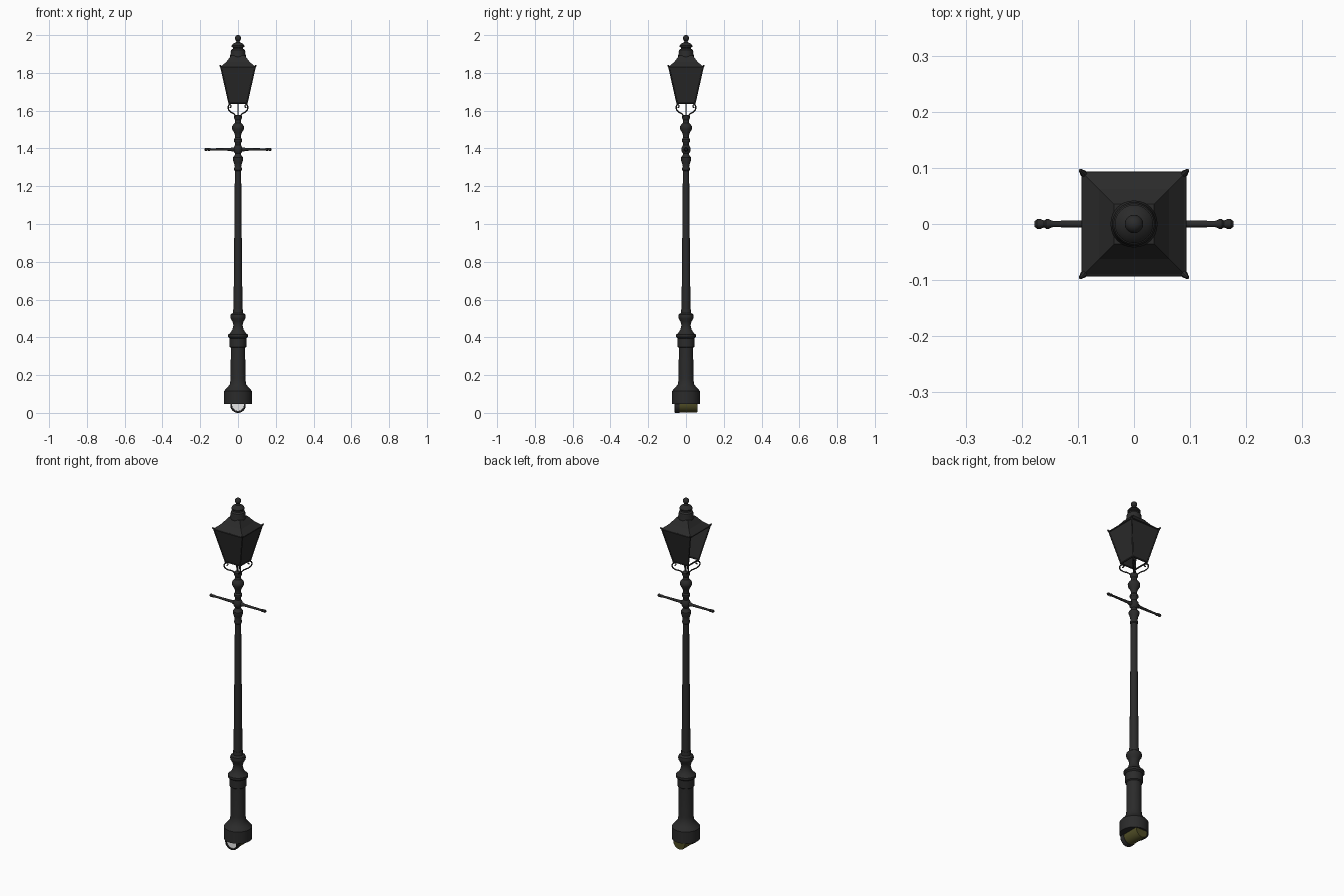
import bpy, bmesh, math
from mathutils import Vector

if "Cube" in bpy.data.objects:
    bpy.data.objects.remove(bpy.data.objects["Cube"])


def material(name, rgb):
    m = bpy.data.materials.new(name)
    m.diffuse_color = (*rgb, 1)
    m.use_nodes = True
    m.node_tree.nodes["Principled BSDF"].inputs["Base Color"].default_value = m.diffuse_color
    return m


BLACK = material("black iron", (0.024, 0.024, 0.024))
OLIVE = material("olive", (0.075, 0.07, 0.018))
WHITE = material("white face", (0.8, 0.8, 0.8))


def finish(name, bm, mat, smooth=True):
    bmesh.ops.recalc_face_normals(bm, faces=bm.faces)
    me = bpy.data.meshes.new(name)
    bm.to_mesh(me)
    bm.free()
    me.materials.append(mat)
    ob = bpy.data.objects.new(name, me)
    bpy.context.collection.objects.link(ob)
    if smooth:
        bpy.ops.object.select_all(action='DESELECT')
        ob.select_set(True)
        bpy.context.view_layer.objects.active = ob
        bpy.ops.object.shade_smooth_by_angle(angle=math.radians(35))
    return ob


def lathe(name, profile, mat=BLACK, sides=24, axis=(0, 0, 1), origin=(0, 0, 0), square=False):
    """Stack of rings (radius, distance along axis); square=True gives half-widths."""
    n = 4 if square else sides
    rot = Vector((0, 0, 1)).rotation_difference(Vector(axis))
    k, a0 = (math.sqrt(2), math.pi / 4) if square else (1, 0)
    bm = bmesh.new()
    rings = []
    for r, h in profile:
        rings.append([bm.verts.new(Vector(origin) + rot @ Vector(
            (k * r * math.cos(a0 + 2 * math.pi * i / n), k * r * math.sin(a0 + 2 * math.pi * i / n), h)))
            for i in range(n)])
    for a, b in zip(rings, rings[1:]):
        for i in range(n):
            bm.faces.new((a[i], a[(i + 1) % n], b[(i + 1) % n], b[i]))
    bm.faces.new(rings[0][::-1])
    bm.faces.new(rings[-1])
    return finish(name, bm, mat, not square)


def rod(name, p, q, r, sides=8):
    d = Vector(q) - Vector(p)
    return lathe(name, [(r, 0), (r, d.length)], BLACK, sides, d.normalized(), p)


def ball(name, r, loc):
    bm = bmesh.new()
    bmesh.ops.create_uvsphere(bm, u_segments=16, v_segments=10, radius=r)
    bmesh.ops.translate(bm, verts=bm.verts, vec=loc)
    return finish(name, bm, BLACK)


# Post: base, pedestal and vase
lathe("base", [(0.074, 0.048), (0.074, 0.115), (0.068, 0.122), (0.056, 0.135), (0.043, 0.152),
               (0.039, 0.18), (0.038, 0.345), (0.045, 0.35), (0.045, 0.395), (0.053, 0.402),
               (0.053, 0.414), (0.042, 0.422), (0.03, 0.44), (0.024, 0.465), (0.03, 0.485),
               (0.039, 0.5), (0.041, 0.51), (0.038, 0.522), (0.027, 0.53), (0.025, 0.55)])
# Tapered shaft
lathe("shaft", [(0.024, 0.54), (0.021, 0.8), (0.0165, 1.29)], sides=16)
# Turned collars above the shaft
lathe("collars", [(0.016, 1.28), (0.02, 1.285), (0.02, 1.295), (0.017, 1.305), (0.022, 1.325),
                  (0.027, 1.34), (0.027, 1.352), (0.019, 1.36), (0.015, 1.372), (0.022, 1.382),
                  (0.025, 1.395), (0.022, 1.408), (0.015, 1.418), (0.016, 1.43), (0.022, 1.438),
                  (0.022, 1.448), (0.015, 1.457), (0.015, 1.468), (0.02, 1.482), (0.031, 1.502),
                  (0.032, 1.515), (0.026, 1.526), (0.017, 1.535), (0.015, 1.55), (0.02, 1.558),
                  (0.02, 1.574), (0.01, 1.578)])

# Ladder rest with knobbed ends
for s, side in ((1, "right"), (-1, "left")):
    lathe("ladder_bar_" + side,
          [(0.011, 0), (0.011, 0.03), (0.0075, 0.04), (0.0055, 0.145), (0.0085, 0.152), (0.0085, 0.157),
           (0.006, 0.16), (0.0085, 0.166), (0.0085, 0.173), (0.005, 0.177)],
          sides=12, axis=(s, 0, 0), origin=(0, 0, 1.395))

# Gas pipe into the lantern
rod("gas_pipe", (0, 0, 1.57), (0, 0, 1.66), 0.003)

# Lantern body: sloping panels, open below and on the left side
LO, HI, Z0, Z1 = 0.047, 0.09, 1.64, 1.83
bm = bmesh.new()
corners = [(-1, 1), (1, 1), (1, -1), (-1, -1)]
low = [bm.verts.new((x * LO, y * LO, Z0)) for x, y in corners]
top = [bm.verts.new((x * HI, y * HI, Z1)) for x, y in corners]
for i in range(3):
    bm.faces.new((low[i], top[i], top[i + 1], low[i + 1]))
panels = finish("lantern_panels", bm, BLACK, False)
sol = panels.modifiers.new("thickness", 'SOLIDIFY')
sol.thickness = 0.003
sol.offset = 0

# Corner posts, rims, corner finials and scroll brackets
scroll = [(0.008, 1.562), (0.02, 1.582), (0.04, 1.594), (0.051, 1.61), (0.05, 1.627),
          (0.043, 1.632), (0.037, 1.624), (0.042, 1.615)]
for i, (x, y) in enumerate(corners):
    x2, y2 = corners[(i + 1) % 4]
    rod(f"corner_post_{i}", (x * LO, y * LO, Z0), (x * HI, y * HI, Z1), 0.004)
    rod(f"bottom_rim_{i}", (x * LO, y * LO, Z0), (x2 * LO, y2 * LO, Z0), 0.004)
    rod(f"top_rim_{i}", (x * HI, y * HI, Z1), (x2 * HI, y2 * HI, Z1), 0.004)
    d = Vector((x, y, 1.2)).normalized()
    lathe(f"corner_finial_{i}", [(0.005, -0.004), (0.006, 0.003), (0.003, 0.013)], sides=8,
          axis=d, origin=(x * 0.089, y * 0.089, 1.832))
    cu = bpy.data.curves.new(f"scroll_bracket_{i}", 'CURVE')
    cu.dimensions = '3D'
    cu.bevel_depth = 0.0035
    cu.bevel_resolution = 2
    cu.resolution_u = 6
    cu.use_fill_caps = True
    sp = cu.splines.new('BEZIER')
    sp.bezier_points.add(len(scroll) - 1)
    for bp, (r, z) in zip(sp.bezier_points, scroll):
        bp.co = (x * r, y * r, z)
        bp.handle_left_type = bp.handle_right_type = 'AUTO'
    cu.materials.append(BLACK)
    bpy.context.collection.objects.link(bpy.data.objects.new(f"scroll_bracket_{i}", cu))
    rod(f"bracket_tip_{i}", (x * 0.046, y * 0.046, 1.628), (x * LO, y * LO, Z0), 0.003)

# Roof, chimney cap and top ball
lathe("roof", [(0.091, 1.828), (0.091, 1.833), (0.062, 1.858), (0.042, 1.884), (0.036, 1.892)], square=True)
lathe("chimney_cap", [(0.036, 1.87), (0.042, 1.886), (0.042, 1.893), (0.038, 1.904), (0.039, 1.912),
                      (0.036, 1.922), (0.027, 1.928), (0.026, 1.934), (0.034, 1.938), (0.034, 1.944),
                      (0.026, 1.955), (0.012, 1.961), (0.008, 1.97)])
ball("top_ball", 0.0165, (0, 0, 1.9835))

# Round housing under the base, with bezel and pale face
lathe("housing", [(0.036, -0.062), (0.038, -0.058), (0.038, 0.04)], OLIVE, 32, (0, -1, 0), (0, 0, 0.041))
lathe("bezel", [(0.04, 0.034), (0.041, 0.037), (0.041, 0.058), (0.038, 0.062), (0.032, 0.062),
                (0.031, 0.054)], BLACK, 32, (0, -1, 0), (0, 0, 0.041))
lathe("pale_face", [(0.0315, 0.05), (0.0315, 0.0555)], WHITE, 32, (0, -1, 0), (0, 0, 0.041))
